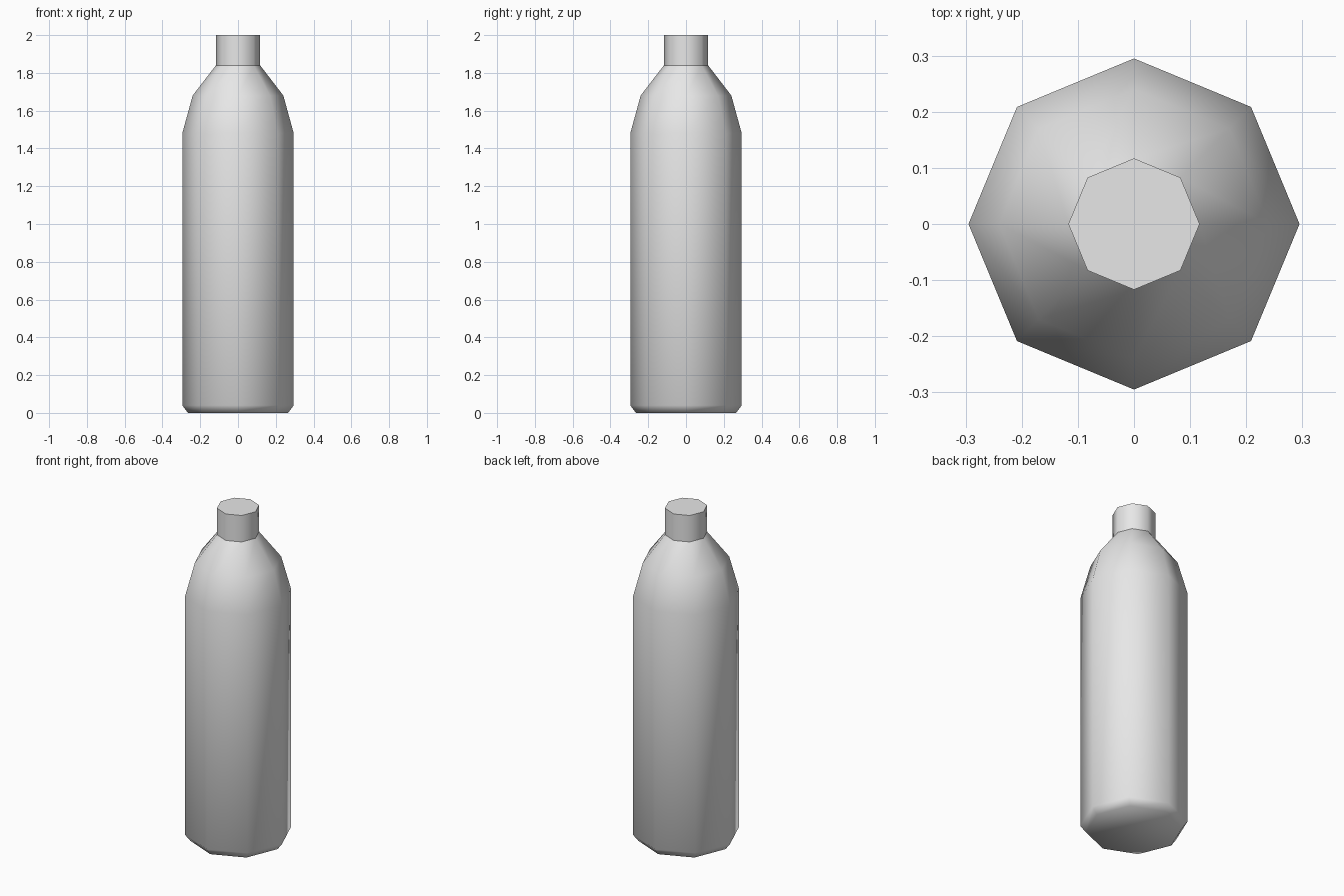
import bpy
import bmesh
from math import cos, sin, pi, radians

SIDES = 8

cube = bpy.data.objects.get("Cube")
if cube:
    bpy.data.objects.remove(cube, do_unlink=True)

# Single plain grey material
grey = bpy.data.materials.new("light_grey")
grey.use_nodes = True
grey.diffuse_color = (0.8, 0.8, 0.8, 1)
grey.node_tree.nodes["Principled BSDF"].inputs["Base Color"].default_value = (0.8, 0.8, 0.8, 1)


def lathe(name, profile, close_bottom=False, close_top=False):
    """Turn a (radius, height) profile into an eight-sided part."""
    bm = bmesh.new()
    rings = []
    for radius, z in profile:
        angles = [2 * pi * i / SIDES for i in range(SIDES)]
        rings.append([bm.verts.new((radius * cos(a), radius * sin(a), z)) for a in angles])
    for low, high in zip(rings, rings[1:]):
        for i in range(SIDES):
            j = (i + 1) % SIDES
            bm.faces.new((low[i], low[j], high[j], high[i]))
    if close_bottom:
        bm.faces.new(reversed(rings[0]))
    if close_top:
        bm.faces.new(rings[-1])
    mesh = bpy.data.meshes.new(name)
    bm.to_mesh(mesh)
    bm.free()
    mesh.materials.append(grey)
    obj = bpy.data.objects.new(name, mesh)
    bpy.context.collection.objects.link(obj)
    # Smooth round the sides, crisp at the rim of the cap
    bpy.ops.object.select_all(action="DESELECT")
    obj.select_set(True)
    bpy.context.view_layer.objects.active = obj
    bpy.ops.object.shade_smooth_by_angle(angle=radians(60))
    return obj


# Bottle body: chamfered base, straight wall, two-step shoulder
lathe("bottle_body",
      [(0.265, 0), (0.295, 0.04), (0.295, 1.48), (0.24, 1.68), (0.117, 1.84)],
      close_bottom=True)

# Straight cap with a flat top
lathe("bottle_cap", [(0.117, 1.84), (0.117, 2)], close_top=True)
